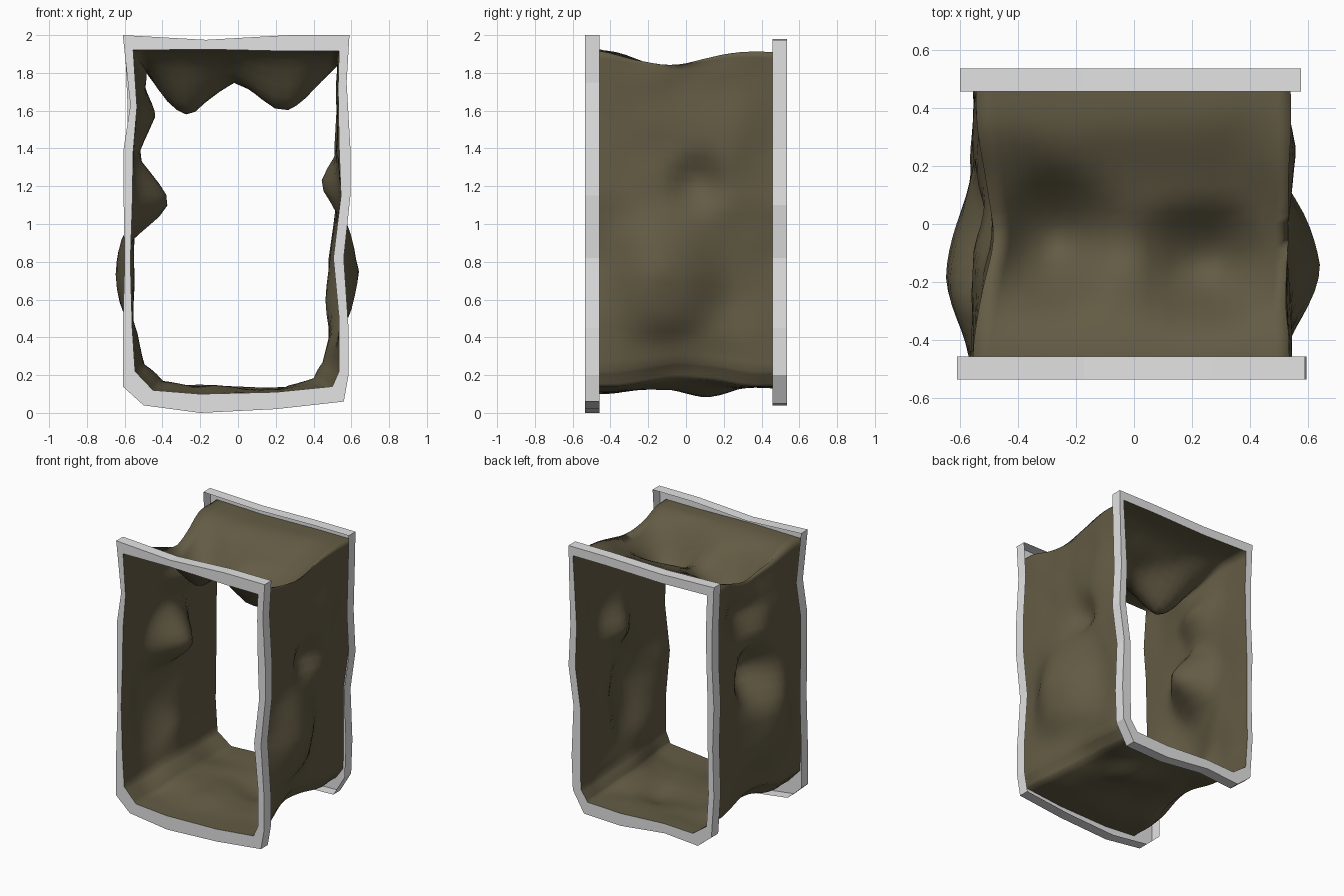
import bpy, bmesh, math
from mathutils import Vector, noise

if "Cube" in bpy.data.objects:
    bpy.data.objects.remove(bpy.data.objects["Cube"])


def material(name, rgb):
    m = bpy.data.materials.new(name)
    m.diffuse_color = (*rgb, 1)
    m.use_nodes = True
    m.node_tree.nodes["Principled BSDF"].inputs["Base Color"].default_value = m.diffuse_color
    return m


STONE = material("olive_brown_rock", (0.125, 0.105, 0.058))
GREY = material("light_grey_frame", (0.77, 0.77, 0.77))

# Frame outlines, clockwise from the top left: outer x, outer z, inner x, inner z
FRONT = [(-.61, 2.0, -.555, 1.92), (-.17, 1.975, -.17, 1.925), (.27, 2.0, .27, 1.915),
         (.59, 2.0, .535, 1.915), (.575, 1.75, .53, 1.72), (.595, 1.4, .535, 1.42),
         (.595, 1.15, .545, 1.15), (.56, .82, .505, .82), (.585, .45, .535, .5),
         (.585, .2, .535, .22), (.56, .06, .5, .14), (.2, .02, .2, .11),
         (-.2, .0, -.2, .10), (-.5, .04, -.45, .12), (-.61, .14, -.545, .22),
         (-.61, .45, -.56, .45), (-.6, .8, -.57, .8), (-.605, 1.1, -.56, 1.1),
         (-.605, 1.4, -.555, 1.38), (-.57, 1.63, -.535, 1.62)]
BACK = [(-.6, 1.98, -.545, 1.91), (-.17, 1.965, -.17, 1.9), (.27, 1.975, .27, 1.91),
        (.575, 1.975, .54, 1.91), (.57, 1.75, .53, 1.75), (.56, 1.4, .51, 1.4),
        (.575, 1.1, .52, 1.1), (.535, .82, .48, .82), (.55, .45, .48, .45),
        (.54, .2, .475, .22), (.45, .05, .42, .14), (.15, .04, .15, .13),
        (-.2, .08, -.2, .15), (-.47, .06, -.43, .14), (-.58, .15, -.54, .22),
        (-.6, .45, -.555, .45), (-.59, .8, -.55, .8), (-.6, 1.1, -.55, 1.1),
        (-.585, 1.4, -.54, 1.4), (-.585, 1.63, -.535, 1.63)]
END, RIM = 0.535, 0.457


def finish(name, bm, mat, smooth):
    mesh = bpy.data.meshes.new(name)
    bm.to_mesh(mesh)
    bm.free()
    mesh.materials.append(mat)
    for p in mesh.polygons:
        p.use_smooth = smooth
    ob = bpy.data.objects.new(name, mesh)
    bpy.context.collection.objects.link(ob)
    return ob


def bridge(bm, a, b, flip=False):
    n = len(a)
    for i in range(n):
        j = (i + 1) % n
        f = [a[i], a[j], b[j], b[i]]
        bm.faces.new(f[::-1] if flip else f)


# Door frames: flat face plus an outer band, open towards the tunnel
def frame(name, rows, y_face, y_rim):
    bm = bmesh.new()
    inner = [bm.verts.new((r[2], y_face, r[3])) for r in rows]
    outer = [bm.verts.new((r[0], y_face, r[1])) for r in rows]
    rim = [bm.verts.new((r[0], y_rim, r[1])) for r in rows]
    flip = y_face > 0
    bridge(bm, inner, outer, flip)
    bridge(bm, outer, rim, flip)
    finish(name, bm, GREY, False)


frame("front_frame", FRONT, -END, -RIM)
frame("back_frame", BACK, END, RIM)

# Dents and bulges of the rock: centre, radius, push
BUMPS = [((-.26, -.06, 1.92), .27, (0, 0, -.16)), ((.23, -.16, 1.92), .27, (0, 0, -.19)),
         ((-.56, -.03, 1.12), .27, (.19, 0, 0)), ((-.55, .09, 1.58), .26, (.09, 0, 0)),
         ((-.54, -.02, 1.9), .40, (.06, 0, -.10)),
         ((.53, .06, 1.22), .19, (-.09, 0, 0)), ((.50, -.15, .74), .41, (.15, 0, 0)),
         ((-.56, -.18, .74), .41, (-.09, 0, 0)), ((.53, .28, 1.45), .3, (.05, 0, 0)),
         ((.52, .0, .16), .38, (-.06, 0, .05)), ((-.53, 0, .16), .38, (.05, 0, .05)),
         ((-.15, -.15, .11), .3, (0, 0, .03)), ((.1, .1, .11), .2, (0, 0, -.04)),
         ((.55, -.15, 1.9), .35, (-.01, 0, -.04)), ((.52, .25, .6), .25, (-.04, 0, 0))]


def rock(p, top):
    y = p.y
    fade = max(0.0, 1 - (abs(y) / RIM) ** 4)
    d = Vector((0, 0, 0))
    if top:  # ceiling sag, deepest a little towards the front
        d.z -= 0.15 * max(0, math.cos(math.pi * (y + .05))) ** 2 * max(0, 1 - (p.x / .56) ** 6)
    for c, r, push in BUMPS:
        t = (p - Vector(c)).length / r
        if t < 1:
            d += Vector(push) * (0.5 * (1 - t) + 0.5 * (1 - t * t) ** 2)
    d += noise.noise_vector(p * 5) * 0.014
    return p + d * fade


# Tunnel shell lofted between both inner frame outlines
def loop(rows):
    pts, n = [], len(rows)
    for i in range(n):
        a, b = rows[i], rows[(i + 1) % n]
        steps = 6 if i < 3 else 5
        for k in range(steps):
            t = k / steps
            pts.append((a[2] + (b[2] - a[2]) * t, a[3] + (b[3] - a[3]) * t))
    return pts


front, back = loop(FRONT), loop(BACK)
N = 20
ys = [-END] + [-RIM + 2 * RIM * i / N for i in range(N + 1)] + [END]
bm = bmesh.new()
rings = []
for y in ys:
    s = min(1, max(0, (y + RIM) / (2 * RIM)))
    ring = []
    for i, (a, b) in enumerate(zip(front, back)):
        p = Vector((a[0] + (b[0] - a[0]) * s, y, a[1] + (b[1] - a[1]) * s))
        ring.append(bm.verts.new(rock(p, i <= 18)))
    rings.append(ring)
for a, b in zip(rings, rings[1:]):
    bridge(bm, a, b)
finish("tunnel_rock", bm, STONE, True)
